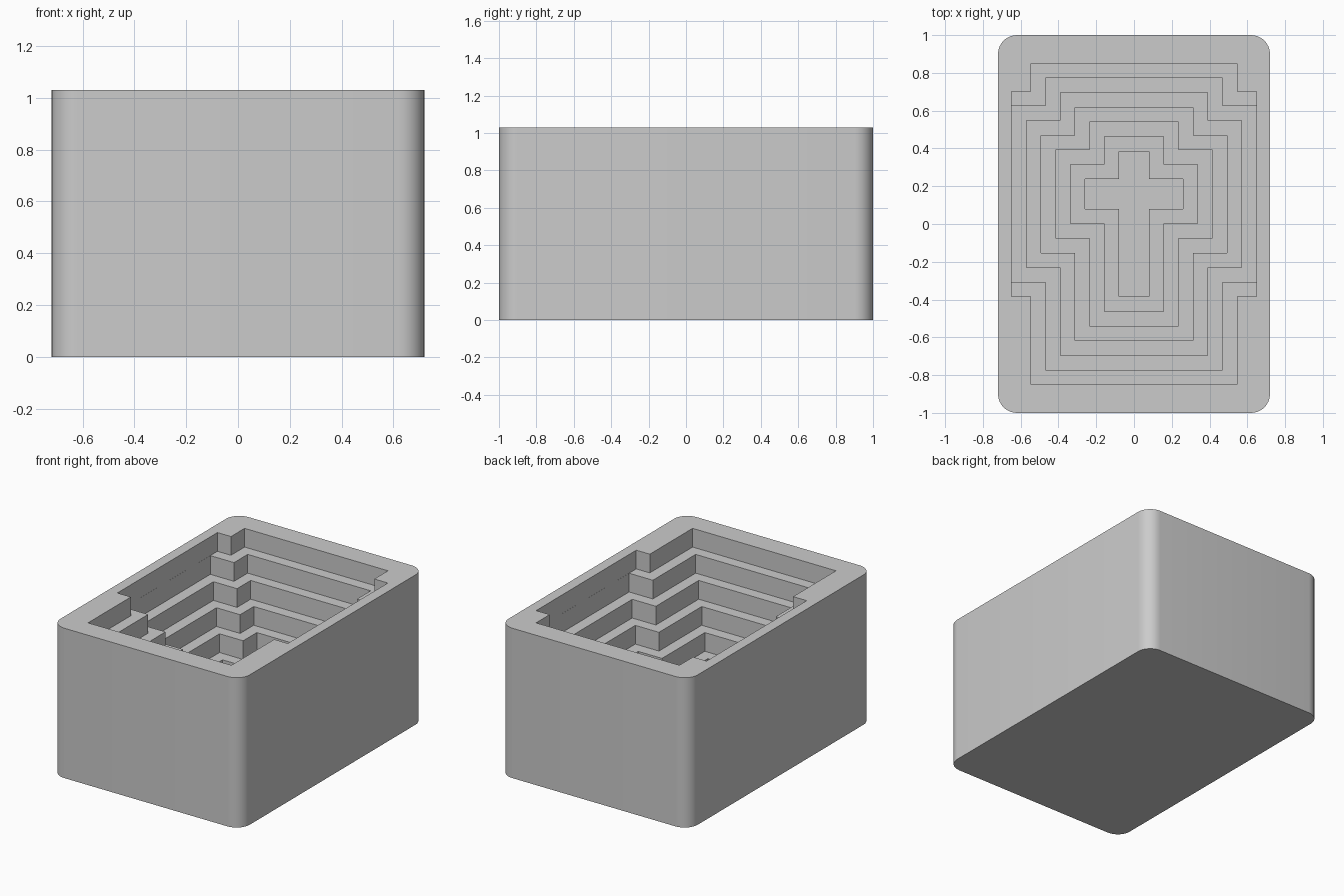
import bpy, bmesh, math

if "Cube" in bpy.data.objects:
    bpy.data.objects.remove(bpy.data.objects["Cube"])

H = 1.03          # total height
LAYERS = 8        # seven cross-shaped steps above a solid floor
STEP = H / LAYERS
GROW = 0.0775     # how much each cross grows from the one below


def prism(name, outline, z0, z1):
    """Extrude a closed xy outline between two heights."""
    bm = bmesh.new()
    face = bm.faces.new([bm.verts.new((x, y, z0)) for x, y in outline])
    ext = bmesh.ops.extrude_face_region(bm, geom=[face])
    for v in ext["geom"]:
        if isinstance(v, bmesh.types.BMVert):
            v.co.z = z1
    bmesh.ops.recalc_face_normals(bm, faces=bm.faces[:])
    mesh = bpy.data.meshes.new(name)
    bm.to_mesh(mesh)
    bm.free()
    obj = bpy.data.objects.new(name, mesh)
    bpy.context.collection.objects.link(obj)
    return obj


def rounded_rect(hx, hy, r, n=8):
    pts = []
    for i, (sx, sy) in enumerate([(1, 1), (-1, 1), (-1, -1), (1, -1)]):
        for k in range(n + 1):
            a = math.pi / 2 * (i + k / n)
            pts.append((sx * (hx - r) + r * math.cos(a),
                        sy * (hy - r) + r * math.sin(a)))
    return pts


def cross(g):
    """Cross outline, offset outwards by g; the arms stop at the rim."""
    w, arm = 0.08 + g, min(0.26 + g, 0.648)
    end, lo, hi = 0.385 + g, 0.08 - g, 0.237 + g
    right = [(w, -end), (w, lo), (arm, lo), (arm, hi), (w, hi), (w, end)]
    return right + [(-x, y) for x, y in reversed(right)]


# Outer block with rounded upright corners
box = prism("stepped_box", rounded_rect(0.72, 1.0, 0.1), 0, H)
bpy.context.view_layer.objects.active = box
box.select_set(True)

# Stepped cavity, one cross per level, cut from the largest to the smallest
for k in range(1, LAYERS):
    cutter = prism("cavity_cutter", cross(GROW * (7 - k)),
                   H - STEP * k, H + 0.1 + 0.01 * k)
    cutter.hide_render = True
    mod = box.modifiers.new("cavity", "BOOLEAN")
    mod.operation = "DIFFERENCE"
    mod.solver = "EXACT"
    mod.object = cutter
    bpy.ops.object.modifier_apply(modifier=mod.name)
    bpy.data.objects.remove(cutter)

bpy.ops.object.shade_smooth_by_angle(angle=math.radians(30))
